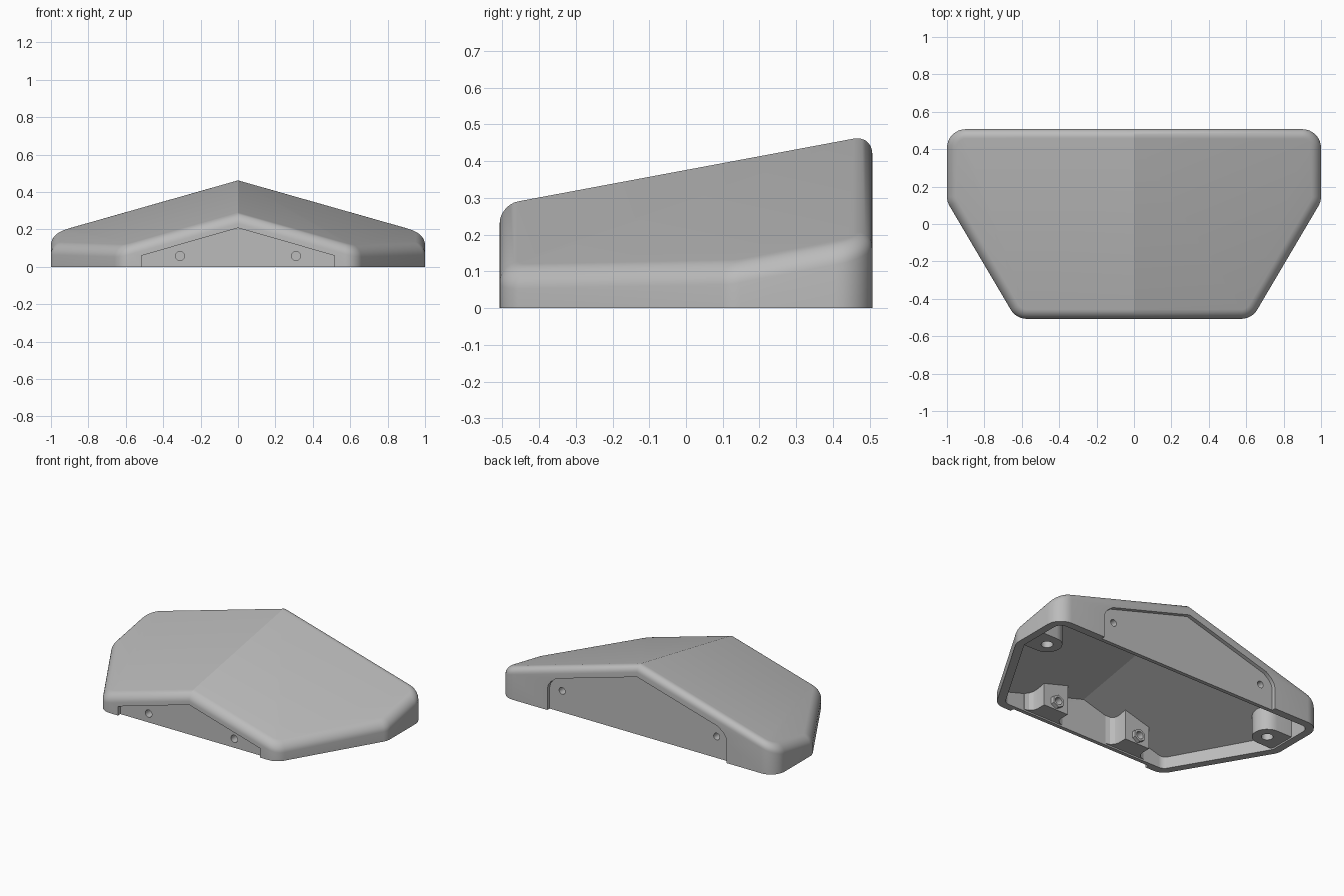
import bpy, bmesh
from math import pi, sin, cos, atan2
from mathutils import Vector, Matrix

if "Cube" in bpy.data.objects:
    bpy.data.objects.remove(bpy.data.objects["Cube"])

grey = bpy.data.materials.new("plain grey")
grey.use_nodes = True
grey.diffuse_color = (0.5, 0.5, 0.5, 1)
grey.node_tree.nodes["Principled BSDF"].inputs["Base Color"].default_value = (0.5, 0.5, 0.5, 1)

EDGE, WALL, ROOF, RECESS = 0.05, 0.05, 0.045, 0.025
FRONT, BACK = -0.507, 0.507


def roof(x, y):
    return 0.376 + 0.187 * y - 0.284 * abs(x)


def finish(bm, name):
    bmesh.ops.recalc_face_normals(bm, faces=bm.faces)
    mesh = bpy.data.meshes.new(name)
    bm.to_mesh(mesh)
    bm.free()
    mesh.materials.append(grey)
    obj = bpy.data.objects.new(name, mesh)
    bpy.context.collection.objects.link(obj)
    return obj


def select(obj):
    bpy.ops.object.select_all(action='DESELECT')
    obj.select_set(True)
    bpy.context.view_layer.objects.active = obj


def smooth(obj):
    select(obj)
    bpy.ops.object.shade_smooth_by_angle(angle=0.45)


def loft(bottom, top, name):
    """Closed solid between two matching loops of points."""
    bm = bmesh.new()
    a = [bm.verts.new(p) for p in bottom]
    b = [bm.verts.new(p) for p in top]
    n = len(a)
    for i in range(n):
        j = (i + 1) % n
        bm.faces.new((a[i], a[j], b[j], b[i]))
    bm.faces.new(a[::-1])
    bm.faces.new(b)
    return finish(bm, name)


def post(points, z0, name):
    """Upright prism whose top is buried in the sloping roof."""
    return loft([(x, y, z0) for x, y in points],
                [(x, y, roof(x, y) - 0.02) for x, y in points], name)


def rod(name, start, axis, length, radius, sides=24):
    bm = bmesh.new()
    bmesh.ops.create_cone(bm, cap_ends=True, segments=sides, radius1=radius,
                          radius2=radius, depth=length)
    turn = Vector((0, 0, 1)).rotation_difference(Vector(axis)).to_matrix().to_4x4()
    middle = Vector(start) + Vector(axis) * length / 2
    bmesh.ops.transform(bm, matrix=Matrix.Translation(middle) @ turn, verts=bm.verts)
    return finish(bm, name)


def cut(obj, cutter):
    cutter.hide_render = True
    mod = obj.modifiers.new("cut", 'BOOLEAN')
    mod.operation, mod.solver, mod.object = 'DIFFERENCE', 'EXACT', cutter
    select(obj)
    bpy.ops.object.modifier_apply(modifier=mod.name)
    bpy.data.objects.remove(cutter)


# Rounded plan outline as (point, outward normal) pairs
corners = [Vector(p) for p in ((0, FRONT), (0.63, FRONT), (1, 0.12), (1, BACK), (0, BACK))]
half = []
for i in (1, 2, 3):
    v, d1, d2 = corners[i], corners[i] - corners[i - 1], corners[i + 1] - corners[i]
    a1, a2 = atan2(-d1.x, d1.y), atan2(-d2.x, d2.y)
    n1 = Vector((d1.y, -d1.x)).normalized()
    n2 = Vector((d2.y, -d2.x)).normalized()
    radius = 0.1
    centre = v - (n1 + n2) * radius / (1 + n1.dot(n2))
    for k in range(9):
        a = atan2(n1.y, n1.x) + n1.angle(n2) * k / 8
        n = Vector((cos(a), sin(a)))
        half.append((centre + n * radius, n))
outline = [(corners[0], Vector((0, -1)))] + half + [(corners[4], Vector((0, 1)))]
outline += [(Vector((-p.x, p.y)), Vector((-n.x, n.y))) for p, n in reversed(half)]
count, ridge = len(outline), len(half) + 1

# Hollow shell: cavity wall, rim, outer wall, rounded upper edge, two roof slopes
bm = bmesh.new()


def ring(inset, height):
    pts = [p - n * inset for p, n in outline]
    return [bm.verts.new((p.x, p.y, height(p))) for p in pts]


rings = [ring(WALL, lambda p: roof(*p) - ROOF), ring(WALL, lambda p: 0), ring(0, lambda p: 0)]
for k in range(8):
    t = pi / 2 * k / 7
    rings.append(ring(EDGE * (1 - cos(t)), lambda p: roof(*p) - EDGE * (1 - sin(t))))
for a, b in zip(rings, rings[1:]):
    for i in range(count):
        j = (i + 1) % count
        bm.faces.new((a[i], a[j], b[j], b[i]))
for r in (rings[0], rings[-1]):
    bm.faces.new(r[:ridge + 1])
    bm.faces.new(r[ridge:] + r[:1])
shell = finish(bm, "shell")


# Recessed panels in the front and back walls
def panel(side, y0, y1):
    pts = side + [(-x, z) for x, z in reversed(side) if x > 0]
    return loft([(x, y0, z) for x, z in pts], [(x, y1, z) for x, z in pts], "panel_cutter")


cut(shell, panel([(0.515, -0.1), (0.515, 0.06), (0, 0.208)], FRONT - 0.1, FRONT + RECESS))
cut(shell, panel([(0.65, -0.1), (0.65, 0.14), (0.643, 0.167), (0.625, 0.192), (0.585, 0.223),
                  (0, 0.39)], BACK - RECESS, BACK + 0.1))

for s, side in ((1, "right"), (-1, "left")):
    # Corner screw post joined to the side wall
    pts = [(s * 0.97, 0.3)]
    for k in range(13):
        a = pi / 2 + pi * k / 12
        pts.append((s * (0.84 + 0.09 * cos(a)), 0.21 + 0.09 * sin(a)))
    pts.append((s * 0.95, 0.12))
    boss = post(pts, 0.01, side + "_screw_post")
    cut(boss, rod("cutter", (s * 0.84, 0.21, -0.1), (0, 0, 1), 0.19, 0.035))
    smooth(boss)

    # Front fixing block with flared sides
    flare = [(0.09, -0.34), (0.09, -0.4), (0.097, -0.427), (0.117, -0.447),
             (0.145, -0.455), (0.145, -0.475)]
    pts = [(s * 0.31 + x, y) for x, y in flare]
    pts += [(s * 0.31 - x, y) for x, y in reversed(flare)]
    block = post(pts, 0.01, side + "_fixing_block")
    nut = rod(side + "_nut", (s * 0.31, -0.36, 0.058), (0, 1, 0), 0.045, 0.042, 6)
    for part in (shell, block, nut):
        cut(part, rod("cutter", (s * 0.31, -0.6, 0.058), (0, 1, 0), 0.35, 0.024))
    smooth(block)

    # Back screw sleeve
    sleeve = rod(side + "_back_sleeve", (s * 0.56, 0.35, 0.14), (0, 1, 0), 0.12, 0.045)
    for part in (shell, sleeve):
        cut(part, rod("cutter", (s * 0.56, 0.3, 0.14), (0, 1, 0), 0.3, 0.022))
    smooth(sleeve)

smooth(shell)
